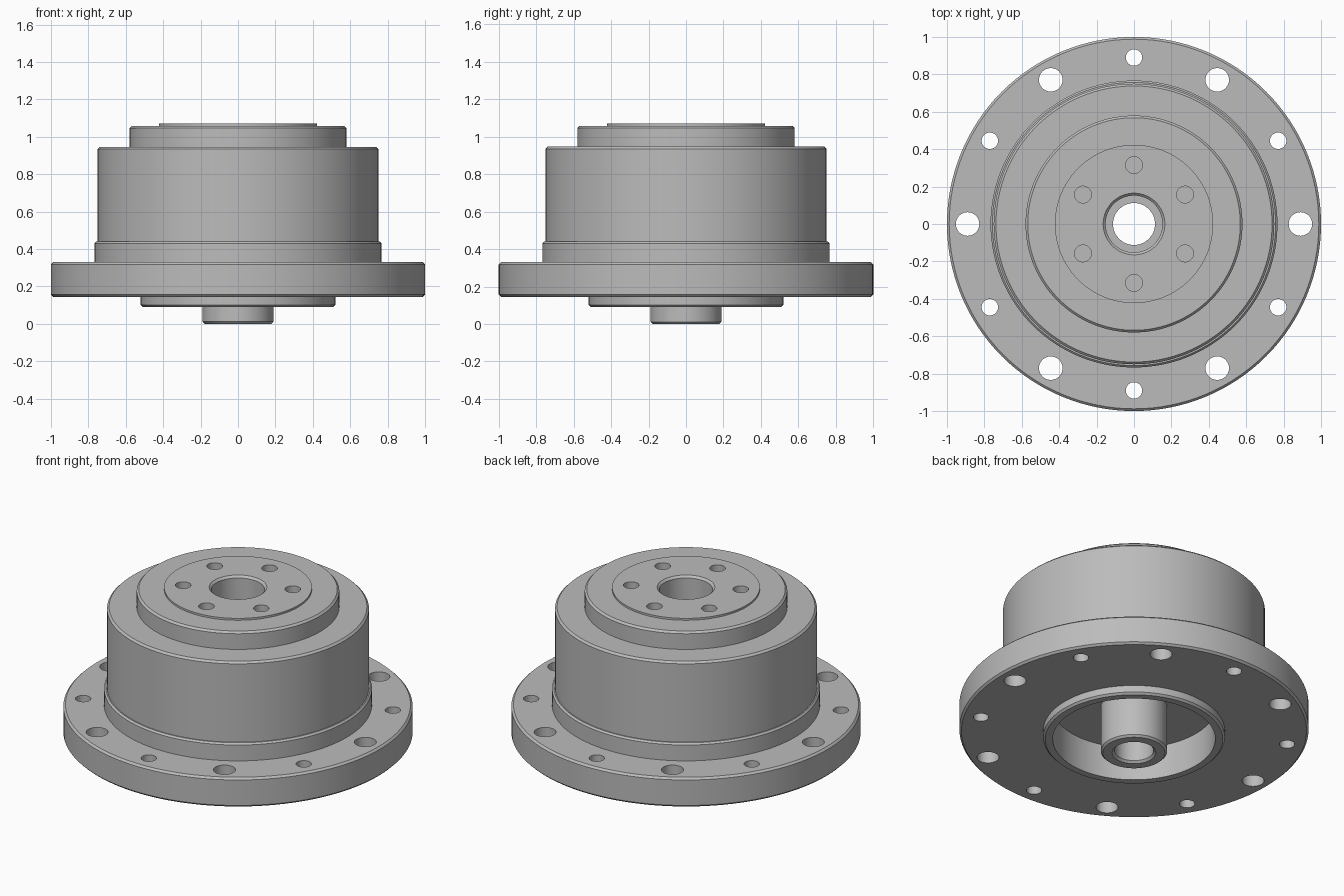
import bpy, bmesh, math

if "Cube" in bpy.data.objects:
    bpy.data.objects.remove(bpy.data.objects["Cube"], do_unlink=True)

metal = bpy.data.materials.new("machined_grey")
metal.use_nodes = True
GREY = (0.5, 0.5, 0.5, 1)
metal.diffuse_color = GREY
metal.node_tree.nodes["Principled BSDF"].inputs["Base Color"].default_value = GREY

SEGMENTS = 128
C = 0.012  # edge chamfer


def lathe(name, profile):
    """Spin a closed (radius, height) profile around z."""
    bm = bmesh.new()
    verts = [bm.verts.new((r, 0, z)) for r, z in profile]
    edges = [bm.edges.new((v, verts[(i + 1) % len(verts)])) for i, v in enumerate(verts)]
    bmesh.ops.spin(bm, geom=verts + edges, axis=(0, 0, 1), cent=(0, 0, 0),
                   angle=math.tau, steps=SEGMENTS, use_merge=True)
    bmesh.ops.remove_doubles(bm, verts=bm.verts, dist=1e-5)
    bmesh.ops.recalc_face_normals(bm, faces=bm.faces)
    mesh = bpy.data.meshes.new(name)
    bm.to_mesh(mesh)
    bm.free()
    obj = bpy.data.objects.new(name, mesh)
    bpy.context.collection.objects.link(obj)
    mesh.materials.append(metal)
    return obj


def select_only(obj):
    bpy.ops.object.select_all(action="DESELECT")
    obj.select_set(True)
    bpy.context.view_layer.objects.active = obj


def drill(obj, radius, circle, start, bottom, top):
    """Cut six evenly spaced round holes on a bolt circle."""
    bm = bmesh.new()
    for i in range(6):
        a = math.radians(start + 60 * i)
        made = bmesh.ops.create_cone(bm, cap_ends=True, segments=32, radius1=radius,
                                     radius2=radius, depth=top - bottom)
        bmesh.ops.translate(bm, verts=made["verts"],
                            vec=(circle * math.cos(a), circle * math.sin(a), (top + bottom) / 2))
    mesh = bpy.data.meshes.new("hole_cutter")
    bm.to_mesh(mesh)
    bm.free()
    mesh.materials.append(metal)
    cutter = bpy.data.objects.new("hole_cutter", mesh)
    cutter.hide_render = True
    bpy.context.collection.objects.link(cutter)
    mod = obj.modifiers.new("holes", "BOOLEAN")
    mod.operation = "DIFFERENCE"
    mod.solver = "EXACT"
    mod.object = cutter
    select_only(obj)
    bpy.ops.object.modifier_apply(modifier=mod.name)
    bpy.data.objects.remove(cutter, do_unlink=True)


# Flange with the locating spigot ring underneath
flange = lathe("mounting_flange", [
    (0.465, 0.09), (0.52 - C, 0.09), (0.52, 0.09 + C), (0.52, 0.145),
    (1 - C, 0.145), (1, 0.145 + C), (1, 0.33 - C), (1 - C, 0.33), (0.465, 0.33)])
drill(flange, 0.063, 0.89, 0, 0, 0.5)
drill(flange, 0.044, 0.89, 30, 0, 0.5)

# Stepped housing, seated in the flange and pocketed for the output plate
housing = lathe("housing", [
    (0.19, 0.30), (0.465, 0.30), (0.465, 0.33), (0.767, 0.33), (0.767, 0.43),
    (0.757, 0.44), (0.75, 0.44), (0.75, 0.947 - C), (0.75 - C, 0.947),
    (0.58, 0.947), (0.58, 1.058 - C), (0.58 - C, 1.058), (0.423, 1.058),
    (0.423, 0.90), (0.152, 0.90), (0.152, 0.50), (0.19, 0.50)])

# Raised output plate with blind bolt holes and a chamfered bore
plate = lathe("output_plate", [
    (0.152, 0.90), (0.423, 0.90), (0.423, 1.07), (0.165, 1.07), (0.152, 1.057)])
drill(plate, 0.045, 0.315, 30, 0.94, 1.2)

# Hollow input hub
hub = lathe("input_hub", [
    (0.125, 0), (0.19 - C, 0), (0.19, C), (0.19, 0.50), (0.112, 0.50), (0.112, 0.013)])

for part in (flange, housing, plate, hub):
    select_only(part)
    bpy.ops.object.shade_smooth_by_angle(angle=math.radians(30))
